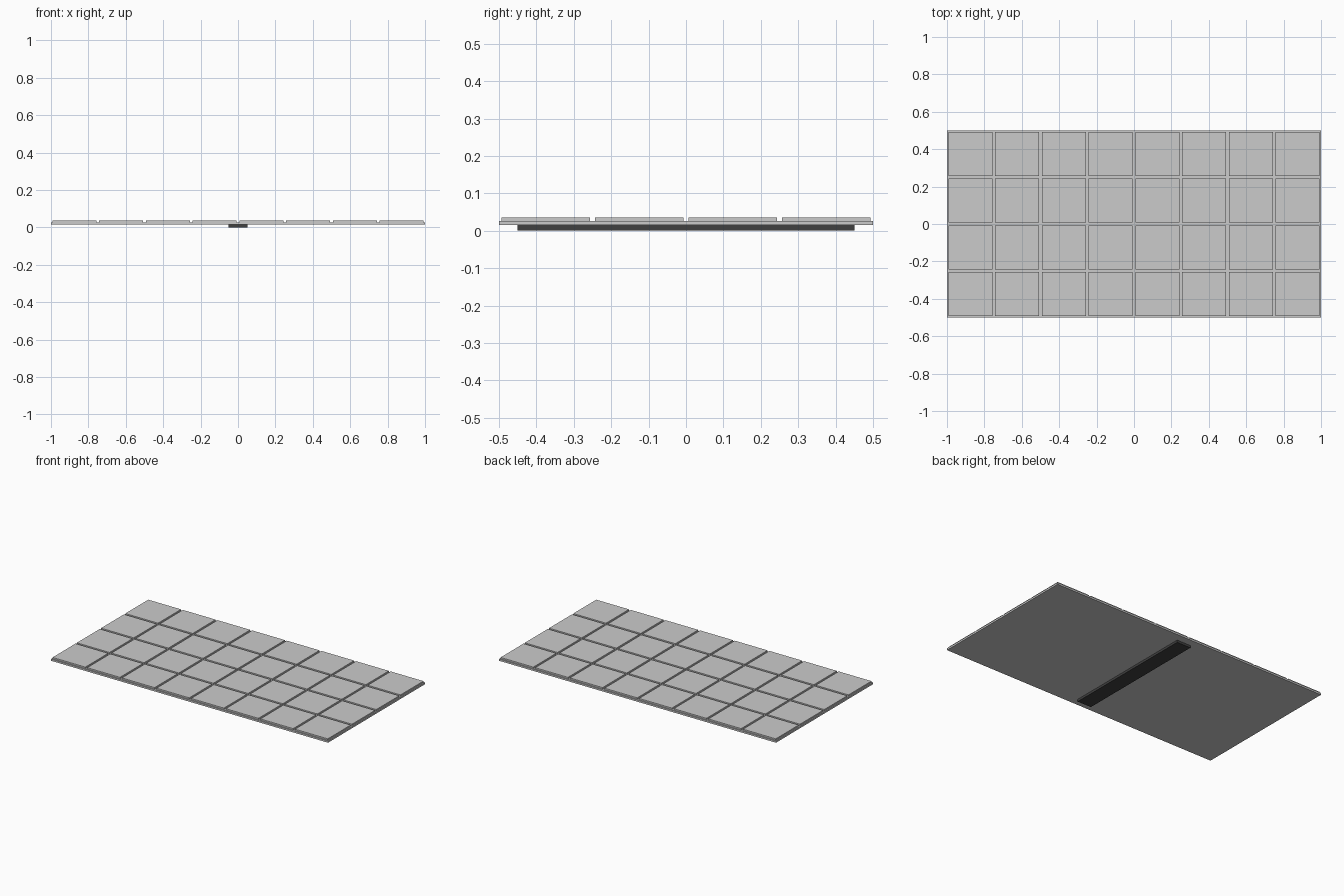
import bpy

if "Cube" in bpy.data.objects:
    bpy.data.objects.remove(bpy.data.objects["Cube"])


def material(name, v):
    m = bpy.data.materials.new(name)
    m.diffuse_color = (v, v, v, 1)
    m.use_nodes = True
    m.node_tree.nodes["Principled BSDF"].inputs["Base Color"].default_value = m.diffuse_color
    return m


def box(name, size, centre):
    bpy.ops.mesh.primitive_cube_add(size=1, location=centre)
    ob = bpy.context.object
    ob.name = name
    ob.scale = size
    bpy.ops.object.transform_apply(location=False, rotation=False, scale=True)
    return ob


# support rail under the panel
rail = box("support_rail", (0.10, 0.90, 0.015), (0, 0, 0.0075))
rail.data.materials.append(material("dark_grey", 0.05))

# backing panel
box("backing_panel", (2.0, 1.0, 0.0115), (0, 0, 0.02075))

# 8 x 4 grid of raised tiles, repeated with arrays
pitch, tile = 0.25, 0.236
tiles = box("raised_tiles", (tile, tile, 0.0095), (-3.5 * pitch, -1.5 * pitch, 0.03125))
for axis, count in ((0, 8), (1, 4)):
    arr = tiles.modifiers.new("repeat", 'ARRAY')
    arr.count = count
    arr.use_relative_offset = False
    arr.use_constant_offset = True
    offset = [0, 0, 0]
    offset[axis] = pitch
    arr.constant_offset_displace = offset
